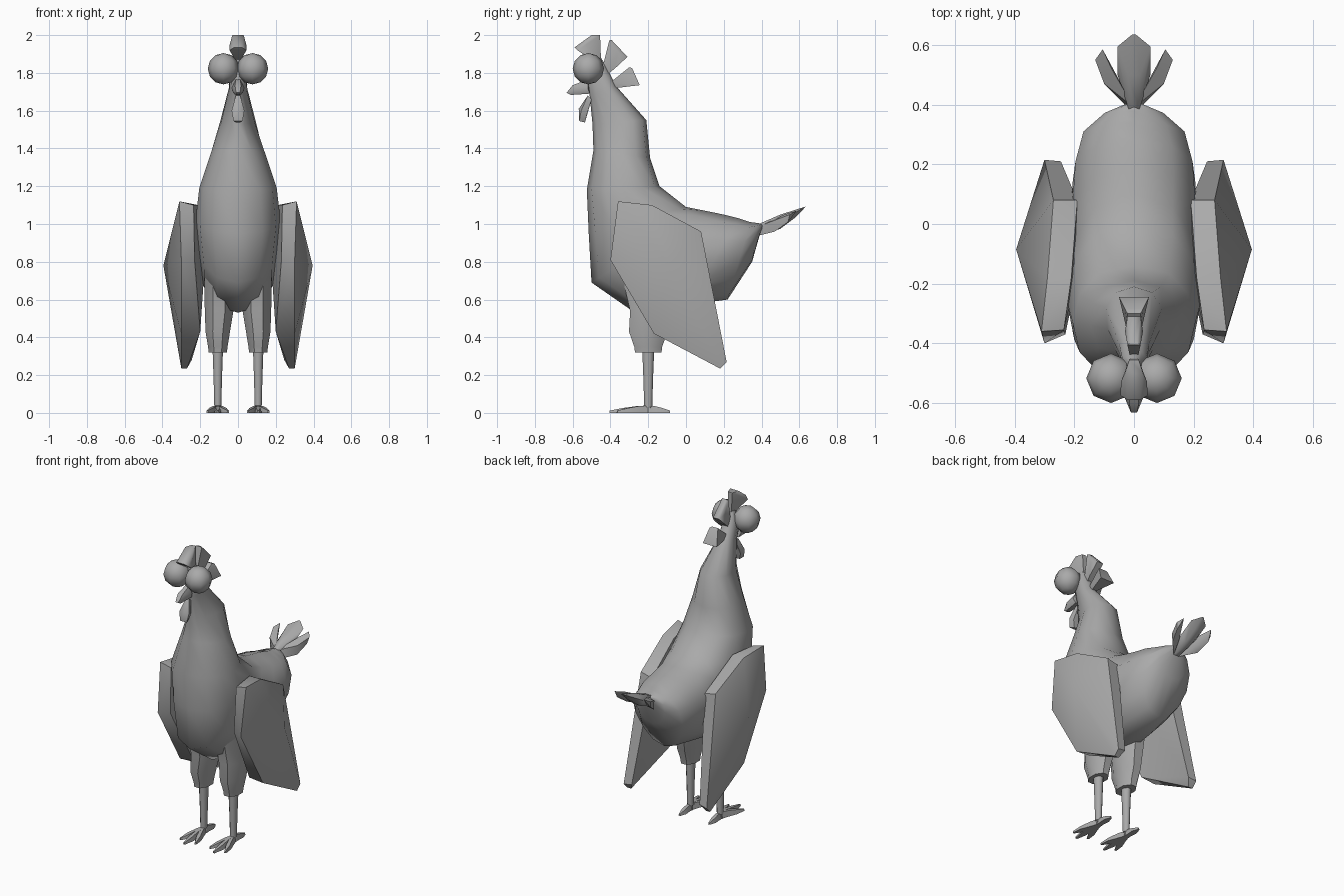
import bpy, bmesh, math
from mathutils import Vector

grey = bpy.data.materials.new("plain grey")
grey.diffuse_color = (0.4, 0.4, 0.4, 1)


def finish(bm, name, angle=50):
    bmesh.ops.recalc_face_normals(bm, faces=bm.faces)
    mesh = bpy.data.meshes.new(name)
    bm.to_mesh(mesh)
    bm.free()
    mesh.materials.append(grey)
    ob = bpy.data.objects.new(name, mesh)
    bpy.context.collection.objects.link(ob)
    bpy.ops.object.select_all(action='DESELECT')
    ob.select_set(True)
    bpy.context.view_layer.objects.active = ob
    bpy.ops.object.shade_smooth_by_angle(angle=math.radians(angle))
    return ob


def loft(name, rings, angle=50):
    """Skin a list of equal-length point rings and cap both ends."""
    bm = bmesh.new()
    rows = [[bm.verts.new(p) for p in ring] for ring in rings]
    n = len(rows[0])
    for a, b in zip(rows, rows[1:]):
        for i in range(n):
            bm.faces.new((a[i], a[(i + 1) % n], b[(i + 1) % n], b[i]))
    bm.faces.new(rows[0])
    bm.faces.new(rows[-1])
    return finish(bm, name, angle)


def hull(name, points, angle=50):
    """Faceted solid around a few points."""
    bm = bmesh.new()
    for p in points:
        bm.verts.new(p)
    bmesh.ops.convex_hull(bm, input=bm.verts)
    bmesh.ops.delete(bm, geom=[v for v in bm.verts if not v.link_faces], context='VERTS')
    return finish(bm, name, angle)


def both(points):
    """Add the mirrored copy of each point."""
    return [(s * x, y, z) for x, y, z in points for s in (1, -1)]


def slice_ring(front, back, width, taper=1.0, n=12):
    """Tilted oval between a front and a back (y, z) point; taper narrows its front."""
    ring = []
    for i in range(n):
        a = 2 * math.pi * i / n
        t = 0.5 - 0.5 * math.cos(a)
        s = math.copysign(abs(math.sin(a)) ** 0.8, math.sin(a)) if i % (n // 2) else 0
        x = width * s * (taper + (1 - taper) * min(1, t * 1.35))
        ring.append((x, front[0] + (back[0] - front[0]) * t, front[1] + (back[1] - front[1]) * t))
    return ring


def level_ring(x, y, z, rx, ry, n=8):
    return [(x + rx * math.cos(2 * math.pi * (i + .5) / n),
             y + ry * math.sin(2 * math.pi * (i + .5) / n), z) for i in range(n)]


# Head, neck and body in one skin
loft("body", [slice_ring(*r) for r in (
    ((-0.49, 1.88), (-0.45, 1.88), 0.02),
    ((-0.53, 1.80), (-0.42, 1.83), 0.045),
    ((-0.51, 1.68), (-0.37, 1.73), 0.055, 0.5),
    ((-0.495, 1.53), (-0.21, 1.55), 0.105, 0.5),
    ((-0.49, 1.39), (-0.19, 1.35), 0.155, 0.8),
    ((-0.525, 1.18), (-0.14, 1.20), 0.205),
    ((-0.515, 0.95), (0.0, 1.09), 0.225),
    ((-0.50, 0.69), (0.10, 1.07), 0.225, 0.85),
    ((-0.27, 0.53), (0.20, 1.05), 0.23, 0.8),
    ((0.0, 0.57), (0.28, 1.03), 0.22, 0.8),
    ((0.22, 0.60), (0.34, 1.01), 0.19, 0.7),
    ((0.35, 0.80), (0.38, 1.005), 0.11, 0.8),
    ((0.395, 0.96), (0.41, 1.0), 0.02))], 60)

# Wings, legs, feet and eyes on both sides
for s, side in ((1, "right"), (-1, "left")):
    hull(side + "_wing", [(s * x, y, z) for x, y, z in (
        (0.31, -0.36, 1.12), (0.235, -0.355, 1.10), (0.21, -0.18, 1.10),
        (0.29, -0.18, 1.10), (0.27, 0.08, 0.96), (0.19, 0.08, 0.94),
        (0.395, -0.085, 0.78), (0.175, -0.10, 0.80), (0.30, -0.40, 0.81),
        (0.23, -0.37, 0.81), (0.20, -0.17, 0.43), (0.30, -0.17, 0.42),
        (0.245, 0.21, 0.28), (0.30, 0.215, 0.27), (0.27, 0.18, 0.235), (0.30, 0.18, 0.235))], 40)

    loft(side + "_thigh", [level_ring(s * x, y, z, rx, ry) for x, y, z, rx, ry in (
        (0.10, -0.19, 0.72, 0.085, 0.16),
        (0.10, -0.185, 0.54, 0.082, 0.12),
        (0.107, -0.20, 0.43, 0.070, 0.11),
        (0.107, -0.20, 0.35, 0.056, 0.08),
        (0.107, -0.20, 0.32, 0.052, 0.076))])

    cx = s * 0.107
    loft(side + "_shin", [level_ring(cx, -0.20, z, r, r * 1.15) for z, r in (
        (0.34, 0.030), (0.18, 0.024), (0.03, 0.020))])

    # Four flat tapering toes
    for i, (dx, dy) in enumerate(((0, -0.205), (0.055, -0.165), (-0.055, -0.165), (0, 0.115))):
        d = Vector((dx, dy, 0))
        across = Vector((-dy, dx, 0)).normalized()
        base = Vector((cx, -0.20, 0))
        rings = []
        for t, w, h in ((-0.08, 0.016, 0.04), (0.3, 0.016, 0.036), (0.65, 0.019, 0.026), (1, 0.006, 0.012)):
            c = base + d * t
            rings.append([c - across * w, c + across * w,
                          c + across * w * 0.6 + Vector((0, 0, h)),
                          c - across * w * 0.6 + Vector((0, 0, h))])
        loft(f"{side}_toe_{i + 1}", rings)

    bm = bmesh.new()
    bmesh.ops.create_uvsphere(bm, u_segments=8, v_segments=6, radius=0.083)
    bmesh.ops.translate(bm, verts=bm.verts, vec=(s * 0.077, -0.517, 1.822))
    finish(bm, side + "_eye", 70)

# Beak and wattle
hull("beak", both([
    (0.012, -0.52, 1.765), (0.034, -0.52, 1.72), (0.022, -0.51, 1.69),
    (0.016, -0.60, 1.735), (0.030, -0.585, 1.705), (0.010, -0.632, 1.695), (0.012, -0.61, 1.683)]))
hull("wattle", both([
    (0.012, -0.52, 1.68), (0.012, -0.50, 1.66), (0.034, -0.555, 1.60), (0.012, -0.568, 1.61),
    (0.024, -0.565, 1.545), (0.012, -0.535, 1.537), (0.026, -0.525, 1.58)]))

# Three comb lobes, each flaring from a narrow root
hull("front_comb", both([
    (0.015, -0.50, 1.87), (0.012, -0.45, 1.87), (0.045, -0.575, 1.92), (0.020, -0.59, 1.935),
    (0.030, -0.50, 2.0), (0.016, -0.455, 2.0), (0.044, -0.53, 1.95)]))
hull("middle_comb", both([
    (0.012, -0.45, 1.80), (0.012, -0.42, 1.79), (0.022, -0.405, 1.975), (0.010, -0.395, 1.975),
    (0.030, -0.36, 1.90), (0.022, -0.31, 1.885), (0.022, -0.38, 1.82)]))
hull("rear_comb", both([
    (0.014, -0.40, 1.75), (0.014, -0.37, 1.72), (0.022, -0.30, 1.83), (0.030, -0.285, 1.825),
    (0.050, -0.245, 1.735), (0.030, -0.31, 1.75)]))

# Tail feathers: one wide, two narrow ones fanned outward
hull("middle_tail_feather", both([
    (0.018, 0.385, 1.0), (0.018, 0.39, 0.94), (0.055, 0.50, 1.015), (0.020, 0.50, 1.05),
    (0.022, 0.50, 0.975), (0.055, 0.595, 1.07), (0.006, 0.635, 1.093), (0.012, 0.58, 1.035)]))
for s, side in ((1, "right"), (-1, "left")):
    hull(side + "_tail_feather", [(s * x, y, z) for x, y, z in (
        (0.0, 0.39, 0.99), (0.02, 0.39, 0.94), (0.075, 0.52, 1.05), (0.062, 0.49, 0.98),
        (0.098, 0.47, 0.96), (0.10, 0.47, 1.02), (0.105, 0.585, 1.07), (0.13, 0.55, 1.05),
        (0.12, 0.54, 1.01))])
